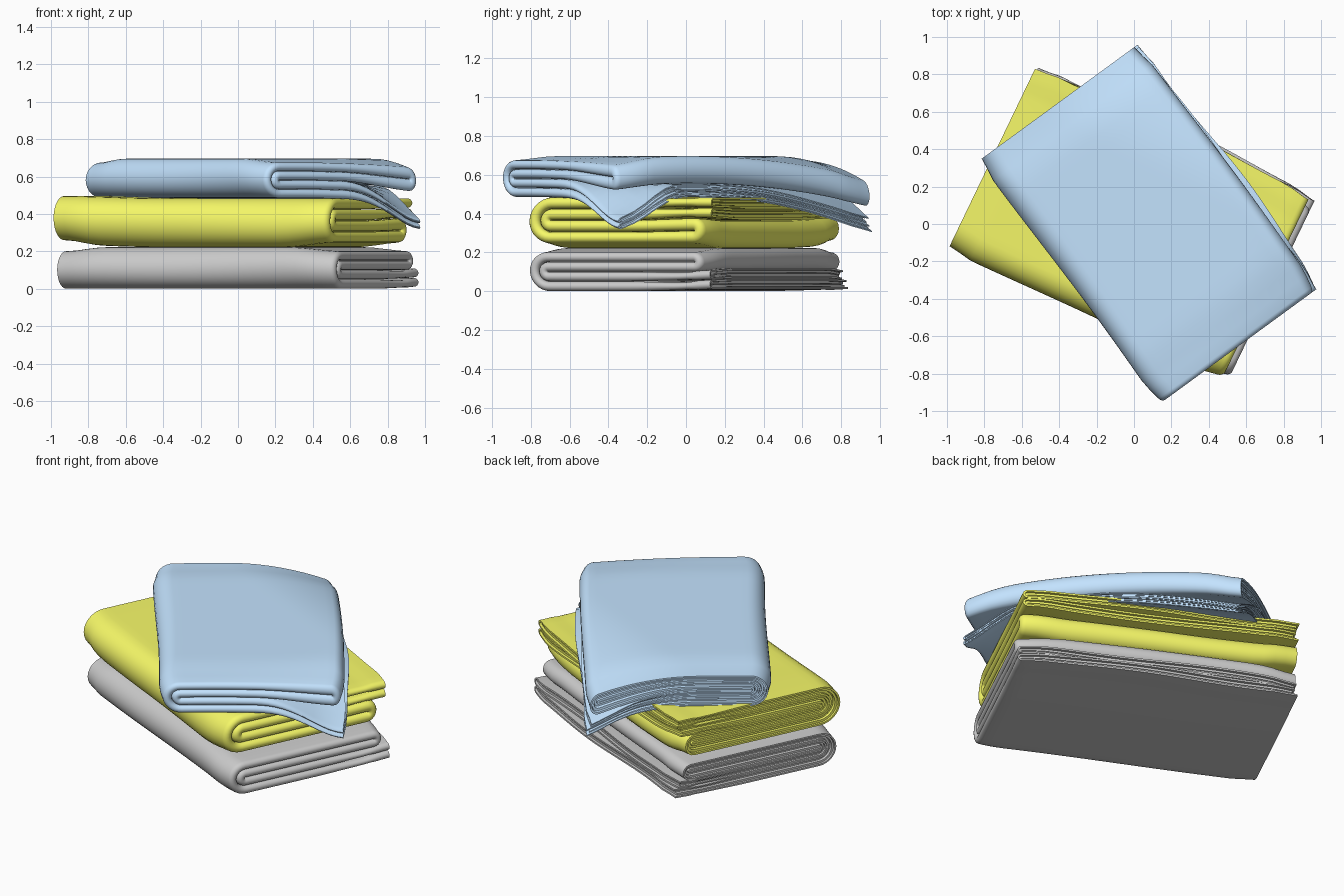
import bpy, math
from mathutils import Vector

if "Cube" in bpy.data.objects:
    bpy.data.objects.remove(bpy.data.objects["Cube"])


def smooth(a, b, x):
    k = min(1, max(0, (x - a) / (b - a)))
    return k * k * (3 - 2 * k)


def fold_path(t, neg, pos, loose):
    """Centreline of a cloth rolled into four plies, as (s, z), loose edges at +s."""
    pts = []

    def line(s0, s1, z, n=22):
        pts.extend((s0 + (s1 - s0) * i / n, z) for i in range(n + 1))

    def arc(s, z, r, a0, a1, n):
        for i in range(1, n):
            a = math.radians(a0 + (a1 - a0) * i / n)
            pts.append((s + r * math.cos(a), z + r * math.sin(a)))

    left, right = neg + 2 * t, pos - t
    line(loose, left, 0.5 * t)
    arc(left, 2 * t, 1.5 * t, 270, 90, 14)      # outer fold
    line(left, right, 3.5 * t)
    arc(right, 3 * t, 0.5 * t, 90, -90, 10)     # closed lobe
    line(right, left, 2.5 * t)
    arc(left, 2 * t, 0.5 * t, 90, 270, 10)      # inner fold
    line(left, loose - 0.02, 1.5 * t)
    return pts


def hairpin(h0, h1, back, front):
    """Section (l, n) of a doubled leaf: round fold at +l, open at -l."""
    n, m = 24, 8
    c = front - h1
    outer = [(back + (c - back) * i / n, h1) for i in range(n)]
    outer += [(c + h1 * math.sin(math.pi * i / m), h1 * math.cos(math.pi * i / m)) for i in range(m + 1)]
    outer += [(back + 0.015 + (c - back - 0.015) * i / n, -h1) for i in reversed(range(n))]
    inner = [(l if l <= c else c + (l - c) * h0 / h1, v * h0 / h1) for l, v in outer]
    return outer + inner[::-1]


def towel(name, t, neg, pos, loose, half, squeeze, place, color=None):
    verts, faces = [], []
    leaves = [(0.29 * t, 0.485 * t, -half, half, 0.0),
              (0.03 * t, 0.265 * t, -half + 0.012, half - 0.2 * t, -0.015)]
    for h0, h1, back, front, short in leaves:
        path = fold_path(t, neg, pos, loose + short)
        sec = hairpin(h0, h1, back, front)
        base, ns, last = len(verts), len(sec), len(path) - 1
        for i, p in enumerate(path):
            a, b = path[max(i - 1, 0)], path[min(i + 1, last)]
            d = Vector((b[0] - a[0], b[1] - a[1])).normalized()
            end_ply = i < 23 or i > last - 23
            # pinched just behind the hem, full at the hem itself
            g = 1.0
            if end_ply:
                g = 1 - 0.22 * smooth(loose - 0.5, loose - 0.17, p[0]) + 0.18 * smooth(loose - 0.13, loose - 0.11, p[0])
            for l, n in sec:
                n *= g
                s, z = p[0] - d.y * n, p[1] + d.x * n
                # loose plies pressed thin under a fuller lobe
                q = squeeze * smooth(0, 0.5, s)
                z = z * (1 - q) if z < 2 * t else z * (1 + q) - 4 * t * q
                # height and width ease towards both ends
                z *= 1 - 0.10 * smooth(half - 0.3, half, l) - 0.10 * smooth(half - 0.25, half, -l)
                s -= 0.02 * (s / 0.5) * smooth(half - 0.15, half, abs(l))
                s += 0.008 * math.sin(3 * l + 8 * z)
                if end_ply:
                    s += 0.012 * smooth(0.2, 0.5, s) * math.sin(5 * l + 40 * p[1])
                w = smooth(0.0, 0.5, s) if end_ply else 0
                verts.append(place(l, s, z, w))
        for i in range(last):
            for j in range(ns):
                k = (j + 1) % ns
                faces.append((base + i * ns + j, base + i * ns + k,
                              base + (i + 1) * ns + k, base + (i + 1) * ns + j))
        # end caps: strips joining outer and inner skin
        for row in (0, last):
            r = base + row * ns
            faces += [(r + j, r + j + 1, r + ns - 2 - j, r + ns - 1 - j) for j in range(ns // 2 - 1)]
    me = bpy.data.meshes.new(name)
    me.from_pydata(verts, [], faces)
    ob = bpy.data.objects.new(name, me)
    bpy.context.collection.objects.link(ob)
    bpy.ops.object.select_all(action='DESELECT')
    bpy.context.view_layer.objects.active = ob
    ob.select_set(True)
    bpy.ops.object.mode_set(mode='EDIT')
    bpy.ops.mesh.select_all(action='SELECT')
    bpy.ops.mesh.normals_make_consistent(inside=False)
    bpy.ops.object.mode_set(mode='OBJECT')
    bpy.ops.object.shade_smooth_by_angle(angle=math.radians(40))
    if color:
        mat = bpy.data.materials.new(name)
        mat.diffuse_color = color
        mat.use_nodes = True
        mat.node_tree.nodes["Principled BSDF"].inputs["Base Color"].default_value = mat.diffuse_color
        me.materials.append(mat)
    return ob


L1, S1 = Vector((0.901, -0.434)), Vector((0.434, 0.901))   # lower towels' axes
L2, S2 = Vector((0.590, -0.807)), Vector((0.807, 0.590))   # top towel's axes


def place_bottom(l, s, z, w):
    p = Vector((0.0, 0.01)) + L1 * l + S1 * s
    return (p.x, p.y, z + 0.01 * w * smooth(0.3, 0.55, s))


def place_middle(l, s, z, w):
    p = Vector((-0.02, 0.02)) + L1 * l + S1 * s
    return (p.x, p.y, 0.485 - z + 0.012 * smooth(0.2, 0.8, -l))


def place_top(l, s, z, w):
    p = Vector((0.08, 0.0)) + L2 * l + S2 * s
    q = p - Vector((-0.02, 0.02))
    a, b = q.dot(S1), q.dot(L1)
    # the slab sags past the middle towel, the loose plies hang lower
    sag = 0.42 * max(0, a - 0.3) ** 2 + 0.2 * max(0, b - 0.65) ** 2
    hang = w * (0.14 * smooth(0, 0.36, b - 0.72) + 0.05 * smooth(0, 0.4, a - 0.5))
    return (p.x, p.y, 0.485 + z - sag - hang)


towel("bottom_towel", 0.056, -0.54, 0.50, 0.55, 0.82, 0.0, place_bottom)
towel("middle_towel", 0.066, -0.56, 0.49, 0.54, 0.81, 0.1, place_middle, (0.93, 0.95, 0.14, 1))
towel("top_towel", 0.053, -0.53, 0.525, 0.545, 0.81, 0.35, place_top, (0.55, 0.77, 1.0, 1))
